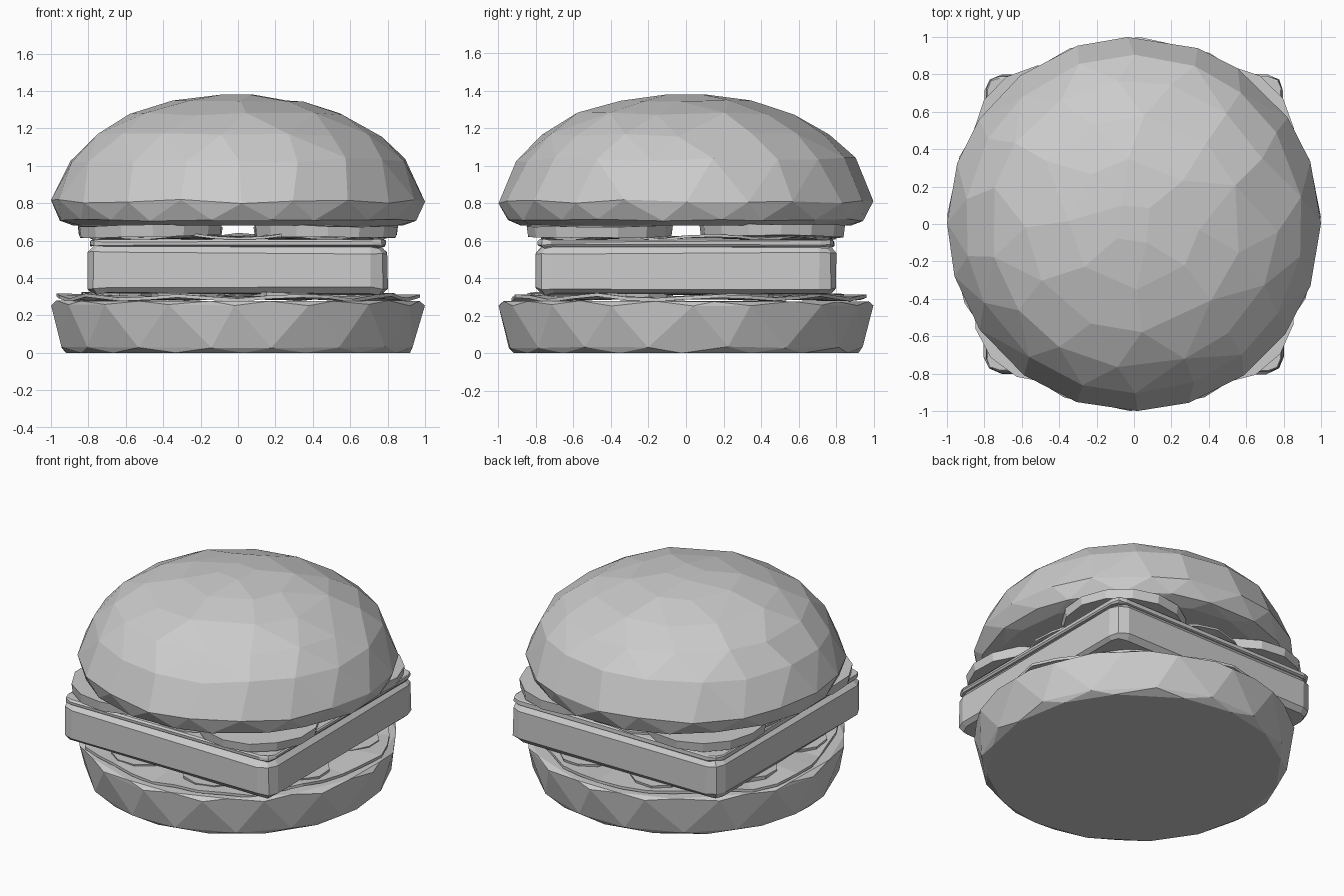
import bpy, bmesh, random
from math import sin, cos, pi

if "Cube" in bpy.data.objects:
    bpy.data.objects.remove(bpy.data.objects["Cube"])

rng = random.Random(4)


def make_object(name, bm):
    bmesh.ops.recalc_face_normals(bm, faces=bm.faces)
    mesh = bpy.data.meshes.new(name)
    bm.to_mesh(mesh)
    bm.free()
    obj = bpy.data.objects.new(name, mesh)
    bpy.context.collection.objects.link(obj)
    return obj


def faceted_bun(name, rings, jitter):
    """Convex hull of staggered rings (radius, z, sides, z jitter)."""
    bm = bmesh.new()
    for k, (r, z, n, dz) in enumerate(rings):
        for i in range(n):
            a = 2 * pi * (i + 0.5 * (k % 2) + rng.uniform(-jitter, jitter)) / n
            bm.verts.new((r * cos(a), r * sin(a), z + rng.uniform(-dz, dz)))
    hull = bmesh.ops.convex_hull(bm, input=bm.verts[:])
    loose = [v for v in bm.verts if not v.link_faces]
    bmesh.ops.delete(bm, geom=loose, context='VERTS')
    bmesh.ops.dissolve_limit(bm, angle_limit=0.09, verts=bm.verts, edges=bm.edges)
    return make_object(name, bm)


def leaf(name, radius, z, wave, thick, sides=36, count=9):
    """Thin disc with a ruffled, irregular rim."""
    bm = bmesh.new()
    rings = []
    for r, w in ((0.55, 0), (0.82, 0.5), (1.0, 1.0)):
        ring = []
        for i in range(sides):
            a = 2 * pi * i / sides
            rr = radius * r * (1 + w * (0.025 * sin(5 * a) + rng.uniform(-0.03, 0.01)))
            zz = z + wave * w * (sin(count * a) + rng.uniform(-0.4, 0.4))
            ring.append(bm.verts.new((rr * cos(a), rr * sin(a), zz)))
        rings.append(ring)
    bm.faces.new(rings[0])
    for a, b in zip(rings, rings[1:]):
        for i in range(sides):
            j = (i + 1) % sides
            bm.faces.new((a[i], a[j], b[j], b[i]))
    obj = make_object(name, bm)
    mod = obj.modifiers.new("thickness", 'SOLIDIFY')
    mod.thickness = thick
    mod.offset = 0
    return obj


def slab(name, half, z0, z1, corner, edge, jitter):
    """Square slab with rounded corners and uneven faces."""
    bm = bmesh.new()
    bmesh.ops.create_cube(bm, size=2)
    for v in bm.verts:
        v.co = (v.co.x * half, v.co.y * half, z1 if v.co.z > 0 else z0)
    upright = [e for e in bm.edges if abs(e.verts[0].co.z - e.verts[1].co.z) > 0.01]
    bmesh.ops.bevel(bm, geom=upright, offset=corner, segments=2, profile=0.5, affect='EDGES')
    rims = [e for e in bm.edges if any(len(f.verts) > 4 for f in e.link_faces)]
    bmesh.ops.bevel(bm, geom=rims, offset=edge, segments=1, affect='EDGES')
    for v in bm.verts:
        v.co.x += rng.uniform(-jitter, jitter) * 0.5
        v.co.y += rng.uniform(-jitter, jitter) * 0.5
        v.co.z += rng.uniform(-jitter, jitter)
    return make_object(name, bm)


def slice_disc(name, x, y, z, r, h, sides=14):
    bm = bmesh.new()
    bmesh.ops.create_cone(bm, cap_ends=True, segments=sides, radius1=r * 0.98,
                          radius2=r, depth=h)
    for v in bm.verts:
        v.co.z += rng.uniform(-0.004, 0.004)
    obj = make_object(name, bm)
    obj.location = (x, y, z)
    obj.rotation_euler = (rng.uniform(-0.02, 0.02), rng.uniform(-0.02, 0.02), rng.random())
    return obj


# Buns
faceted_bun("bottom_bun", [(0.92, 0.0, 16, 0), (0.955, 0.03, 16, 0.006),
                           (1.0, 0.255, 16, 0.004), (0.985, 0.277, 16, 0.003)], 0.12)
faceted_bun("top_bun", [(0.88, 0.68, 20, 0.0), (0.96, 0.71, 20, 0.006),
                        (1.0, 0.81, 20, 0.012), (0.905, 1.03, 18, 0.015),
                        (0.77, 1.165, 15, 0.01), (0.58, 1.275, 11, 0.008),
                        (0.35, 1.345, 8, 0.004), (0.12, 1.38, 4, 0)], 0.14)

# Leaves and pickles below the patty
leaf("lower_lettuce", 0.96, 0.295, 0.012, 0.018)
for i in range(8):
    a = 2 * pi * (i + 0.5) / 8
    slice_disc("pickle", 0.70 * cos(a), 0.70 * sin(a), 0.305, 0.2, 0.025, 10)

# Square patty and cheese
slab("patty", 0.80, 0.315, 0.565, 0.09, 0.03, 0.008)
slab("cheese", 0.79, 0.568, 0.605, 0.07, 0.008, 0.006)

# Upper filling
leaf("upper_lettuce", 0.80, 0.618, 0.012, 0.014)
for sx in (-1, 1):
    for sy in (-1, 1):
        slice_disc("tomato", 0.47 * sx, 0.46 * sy, 0.65, 0.39, 0.06)
